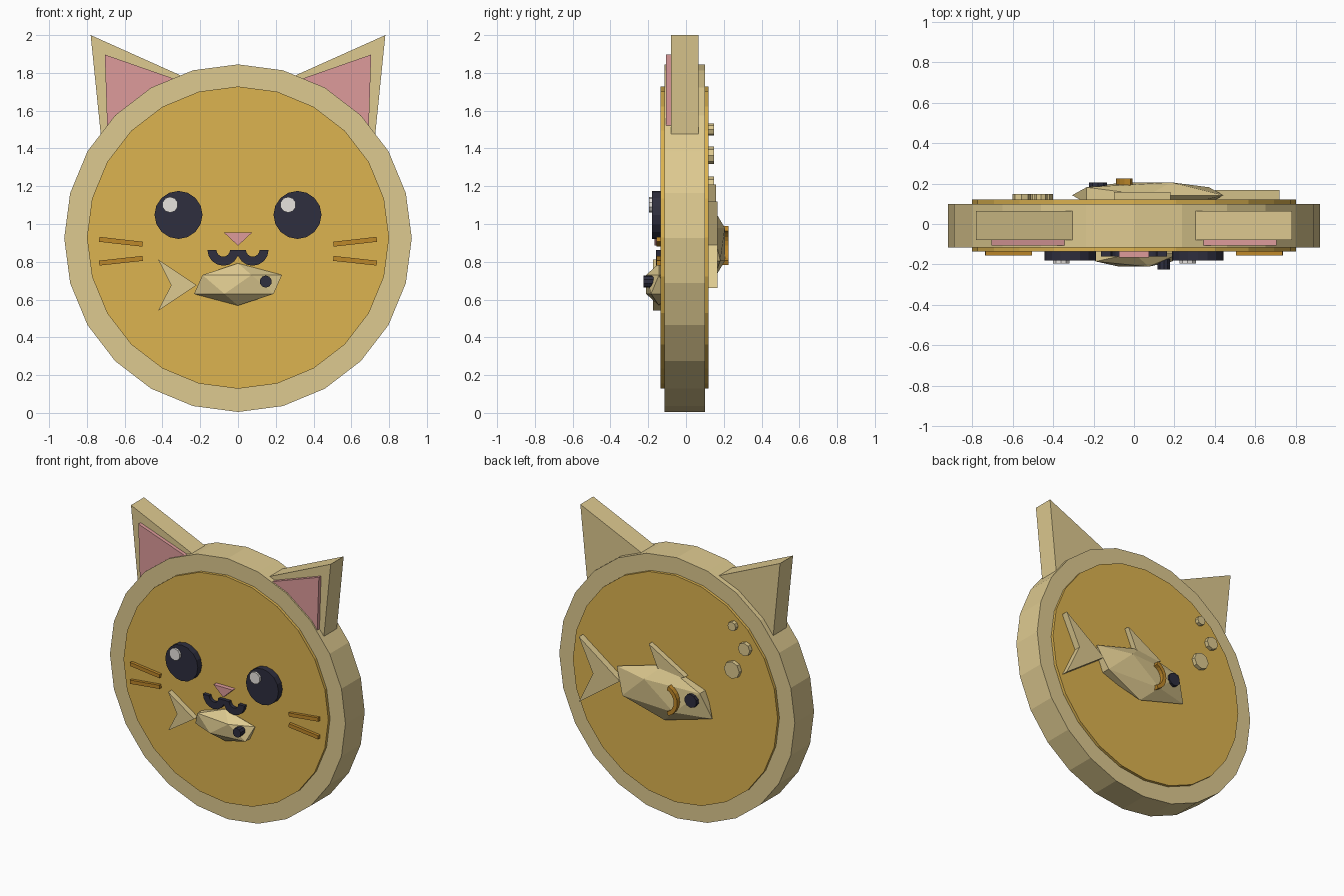
import bpy, bmesh, math
from mathutils import Matrix

if "Cube" in bpy.data.objects:
    bpy.data.objects.remove(bpy.data.objects["Cube"])


def material(name, rgb):
    m = bpy.data.materials.new(name)
    m.diffuse_color = [((c / 255 + 0.055) / 1.055) ** 2.4 for c in rgb] + [1]
    m.use_nodes = True
    m.node_tree.nodes["Principled BSDF"].inputs["Base Color"].default_value = m.diffuse_color
    return m


TAN = material("pale_tan", (222, 202, 144))
GOLD = material("gold", (220, 179, 80))
PINK = material("pink", (221, 155, 155))
DARK = material("dark_navy", (46, 46, 62))
WHITE = material("soft_white", (232, 228, 224))
AMBER = material("amber", (190, 136, 42))


def finish(bm, name, mat):
    bmesh.ops.recalc_face_normals(bm, faces=bm.faces[:])
    me = bpy.data.meshes.new(name)
    bm.to_mesh(me)
    bm.free()
    me.materials.append(mat)
    ob = bpy.data.objects.new(name, me)
    bpy.context.collection.objects.link(ob)
    return ob


def prism(name, pts, y0, y1, mat):
    """Extrude an (x, z) outline from y0 to y1."""
    bm = bmesh.new()
    f = bm.faces.new([bm.verts.new((x, y0, z)) for x, z in pts])
    ext = bmesh.ops.extrude_face_region(bm, geom=[f], use_keep_orig=True)
    for v in ext["geom"]:
        if isinstance(v, bmesh.types.BMVert):
            v.co.y = y1
    return finish(bm, name, mat)


def ring(cx, cz, r, a0, a1, n):
    """n + 1 points along an arc, angles in degrees."""
    return [(cx + r * math.cos(math.radians(a0 + (a1 - a0) * i / n)),
             cz + r * math.sin(math.radians(a0 + (a1 - a0) * i / n))) for i in range(n + 1)]


def disc(name, cx, cz, r, y0, y1, n, mat):
    return prism(name, ring(cx, cz, r, 90, 450, n)[:-1], y0, y1, mat)


def band(name, cx, cz, r0, r1, a0, a1, n, y0, y1, mat):
    pts = ring(cx, cz, r1, a0, a1, n) + ring(cx, cz, r0, a1, a0, n)
    return prism(name, pts, y0, y1, mat)


def bar(name, a, b, w, y0, y1, mat):
    dx, dz = b[0] - a[0], b[1] - a[1]
    k = w / 2 / math.hypot(dx, dz)
    nx, nz = -dz * k, dx * k
    return prism(name, [(a[0] + nx, a[1] + nz), (b[0] + nx, b[1] + nz),
                        (b[0] - nx, b[1] - nz), (a[0] - nx, a[1] - nz)], y0, y1, mat)


def fish_body(name, loc, scale, mat):
    bm = bmesh.new()
    bmesh.ops.create_icosphere(bm, subdivisions=1, radius=1,
                               matrix=Matrix.Translation(loc) @ Matrix.Diagonal((*scale, 1)))
    return finish(bm, name, mat)


# Round body with a gold plate on each side
disc("body_disc", 0, 0.925, 0.92, -0.115, 0.10, 24, TAN)
disc("front_plate", 0, 0.928, 0.80, -0.135, -0.105, 24, GOLD)
disc("back_plate", 0, 0.928, 0.80, 0.09, 0.12, 24, GOLD)

for s, side in ((-1, "left"), (1, "right")):
    # Ears with pink inner panels
    prism(side + "_ear", [(s * 0.78, 2.0), (s * 0.20, 1.74), (s * 0.715, 1.36)], -0.08, 0.065, TAN)
    prism(side + "_inner_ear", [(s * 0.705, 1.897), (s * 0.27, 1.745), (s * 0.69, 1.44)],
          -0.105, -0.075, PINK)
    # Eyes and highlights
    disc(side + "_eye", s * 0.315, 1.048, 0.127, -0.18, -0.13, 16, DARK)
    disc(side + "_eye_highlight", s * 0.3125 - 0.047, 1.102, 0.042, -0.195, -0.175, 10, WHITE)
    # Mouth curves
    band(side + "_mouth", s * 0.078, 0.863, 0.036, 0.084, 180, 360, 8, -0.16, -0.13, DARK)
    # Whiskers
    for nm, z0, z1 in (("upper", 0.919, 0.893), ("lower", 0.793, 0.818)):
        bar(f"{side}_{nm}_whisker", (s * 0.735, z0), (s * 0.505, z1), 0.026, -0.156, -0.13, AMBER)

# Nose
prism("nose", [(-0.075, 0.955), (0.075, 0.955), (0, 0.885)], -0.166, -0.13, PINK)

# Small fish under the mouth
fish_body("front_fish_body", (0, -0.143, 0.68), (0.26, 0.08, 0.112), TAN)
prism("front_fish_tail", [(-0.423, 0.812), (-0.22, 0.676), (-0.423, 0.541), (-0.354, 0.676)],
      -0.175, -0.13, TAN)
disc("front_fish_eye", 0.147, 0.695, 0.032, -0.225, -0.17, 10, DARK)

# Large fish on the back, head towards -x
fish_body("back_fish_body", (0.068, 0.142, 0.892), (0.418, 0.075, 0.195), TAN)
prism("back_fish_tail", [(0.72, 1.12), (0.40, 0.89), (0.72, 0.66), (0.61, 0.89)], 0.115, 0.167, TAN)
prism("back_fish_fin", [(0.18, 1.21), (-0.10, 1.05), (0.0, 1.0), (0.10, 1.03)], 0.115, 0.158, TAN)
disc("back_fish_eye", -0.178, 0.92, 0.047, 0.15, 0.205, 10, DARK)
band("back_fish_gill", 0.02, 0.885, 0.082, 0.11, 110, 250, 8, 0.17, 0.226, AMBER)

# Bubbles
for i, (x, z, r) in enumerate(((-0.46, 1.192, 0.06), (-0.555, 1.363, 0.046), (-0.46, 1.50, 0.032))):
    disc(f"bubble_{i + 1}", x, z, r, 0.115, 0.148, 8, TAN)
